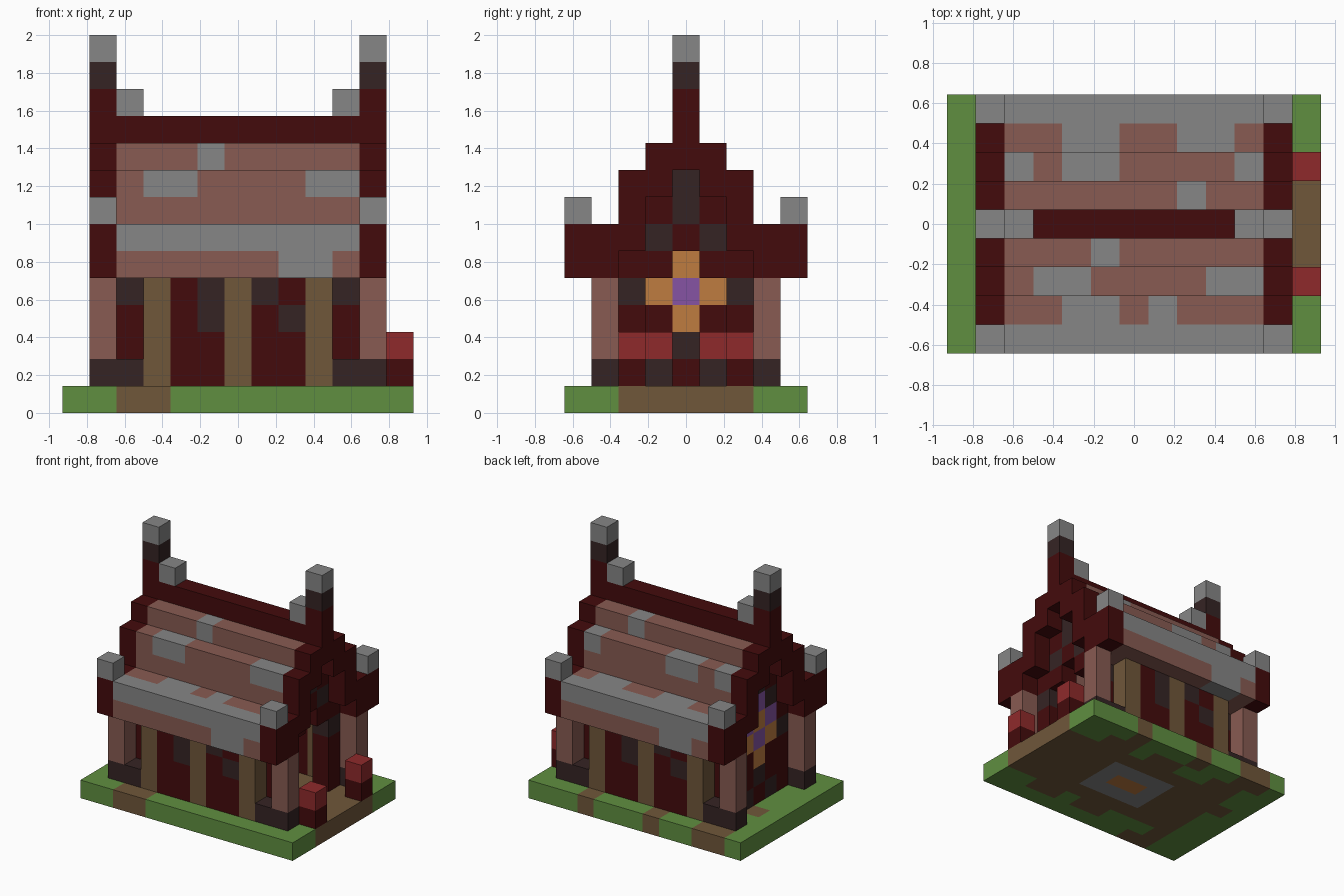
import bpy
import bmesh
import random
from mathutils import Vector

cube = bpy.data.objects.get("Cube")
if cube:
    bpy.data.objects.remove(cube, do_unlink=True)

U = 1 / 7                      # edge of one block
NX, NY = 13, 9                 # blocks across and deep
MID = 4                        # middle row
random.seed(4)


def srgb(*rgb):
    return [((c / 255 + 0.055) / 1.055) ** 2.4 for c in rgb] + [1]


COLOURS = {
    "L": ("grass_green", srgb(96, 143, 64)),
    "B": ("timber_brown", srgb(112, 87, 58)),
    "G": ("stone_grey", srgb(134, 134, 134)),
    "R": ("dark_red", srgb(68, 11, 12)),
    "P": ("clay_pink", srgb(136, 91, 82)),
    "C": ("bright_red", srgb(143, 42, 43)),
    "D": ("charcoal_brown", srgb(53, 36, 36)),
    "O": ("amber", srgb(191, 124, 64)),
    "V": ("violet", srgb(134, 84, 163)),
}
mats = {}
for key, (name, col) in COLOURS.items():
    m = bpy.data.materials.new(name)
    m.use_nodes = True
    m.diffuse_color = col
    bsdf = m.node_tree.nodes["Principled BSDF"]
    bsdf.inputs["Base Color"].default_value = col
    bsdf.inputs["Roughness"].default_value = 0.9
    mats[key] = m

parts = {}


def block(part, i, j, k, key):
    if key in COLOURS:
        parts.setdefault(part, {})[i, j, k] = key


def column(part, i, j, k, keys):
    """Stack of blocks going up from level k."""
    for n, key in enumerate(keys):
        block(part, i, j, k + n, key)


def strip(part, j, k, keys):
    """Line of roof blocks running across the house."""
    for n, key in enumerate(keys):
        block(part, 2 + n, j, k, key)


# Ground slab: grass rim, earth middle, paved centre
for i in range(NX):
    for j in range(NY):
        ring = min(i, NX - 1 - i, j, NY - 1 - j)
        key = "L" if ring == 0 or (ring == 1 and random.random() < 0.35) else "B"
        if i in (1, 11):
            key = "L"
        if i >= 11 and 2 <= j <= 6:
            key = "B"
        if (j == 0 and i in (2, 3)) or (j == 8 and i in (1, 2, 5, 9)):
            key = "B"
        if (i, j) == (1, 5):
            key = "B"
        if abs(j - MID) <= 1 and 5 <= i <= 8:
            key = "O" if j == MID and i in (6, 7) else "G"
        block("ground", i, j, 0, key)

# Long walls with timber posts, the back one turned half round
for n, keys in enumerate(["BBBB", "RRRR", "RRDD", "BBBB", "RRRD", "RRDR", "BBBB"]):
    column("front_wall", 3 + n, 1, 1, keys)
    column("back_wall", 9 - n, 7, 1, keys)

# Corner pillars on wide footings
for j in (1, 7):
    for i, inner in ((1, 2), (11, 10)):
        column("corner_pillars", i, j, 1, "DPPP")
        block("corner_pillars", inner, j, 1, "D")

# End walls: window on one side, arched doorway on the other
window_wall = ["RDRDR", "RRDRR", "RRORR", "DOVOD", "RVOVR", ".DVD.", ".RDR.", "..D.."]
door_wall = ["R...R", "R...R", "R...R", "D...D", "RR.RR", ".DRD.", ".RDR.", "..D.."]
for name, i, rows in (("window_wall", 2, window_wall), ("door_wall", 10, door_wall)):
    for k, keys in enumerate(rows):
        for n, key in enumerate(keys):
            block(name, i, 2 + n, 1 + k, key)

# Gable frames, chimney spires and corner stones
for i, inner in ((1, 2), (11, 10)):
    for d in (-1, 1):
        column("gables", i, MID + 4 * d, 5, "RR")
        column("gables", i, MID + 3 * d, 5, "RR")
        column("gables", i, MID + 2 * d, 6, "RRR")
        column("gables", i, MID + d, 8, "RR")
        block("corner_stones", i, MID + 4 * d, 7, "G")
    column("spires", i, MID, 9, "RRRDG")
    block("ridge_stones", inner, MID, 11, "G")

# Stepped roof, row by row
clay, stone = "P" * 9, "G" * 9
front = {"eave": "PPPPPPGGP", "low": "PPGGPGPPP", "mid": "PGGPPPPGG", "high": "PPPGPPPPP"}
back = {"eave": "PGGPPPPPP", "low": "PPGGPPGGP", "mid": "GPGGPPPPG", "high": "PPPPPPGPP"}
for d, part, look in ((-1, "front_roof", front), (1, "back_roof", back)):
    for step, level, keys in (
        (4, 5, look["eave"]), (4, 6, stone),
        (3, 5, clay), (3, 6, look["low"]),
        (2, 6, clay), (2, 7, clay), (2, 8, look["mid"]),
        (1, 8, clay), (1, 9, look["high"]),
    ):
        strip(part, MID + d * step, level, keys)
for level in (9, 10):
    strip("ridge", MID, level, "R" * 9)

# Flower boxes outside the door and seats inside
for j in (2, 6):
    column("door_boxes", 12, j, 1, "RC")
for j in (3, 5):
    column("seats", 4, j, 1, "DC")

# Make one mesh per part, leaving out faces shared by two blocks
filled = {cell for cells in parts.values() for cell in cells}
SIDES = [Vector(v) for v in ((1, 0, 0), (-1, 0, 0), (0, 1, 0), (0, -1, 0), (0, 0, 1), (0, 0, -1))]
for name, cells in parts.items():
    bm = bmesh.new()
    used = sorted(set(cells.values()))
    for cell, key in cells.items():
        centre = Vector(cell) + Vector((0.5, 0.5, 0.5))
        for side in SIDES:
            if tuple(int(a + b) for a, b in zip(cell, side)) in filled:
                continue
            u = Vector((side.y, side.z, side.x))
            v = side.cross(u)
            corners = [centre + (side + u * a + v * b) / 2
                       for a, b in ((-1, -1), (1, -1), (1, 1), (-1, 1))]
            face = bm.faces.new([
                bm.verts.new(((c.x - NX / 2) * U, (c.y - NY / 2) * U, c.z * U))
                for c in corners])
            face.material_index = used.index(key)
    bmesh.ops.remove_doubles(bm, verts=bm.verts, dist=U / 100)
    mesh = bpy.data.meshes.new(name)
    bm.to_mesh(mesh)
    bm.free()
    for key in used:
        mesh.materials.append(mats[key])
    bpy.context.scene.collection.objects.link(bpy.data.objects.new(name, mesh))
